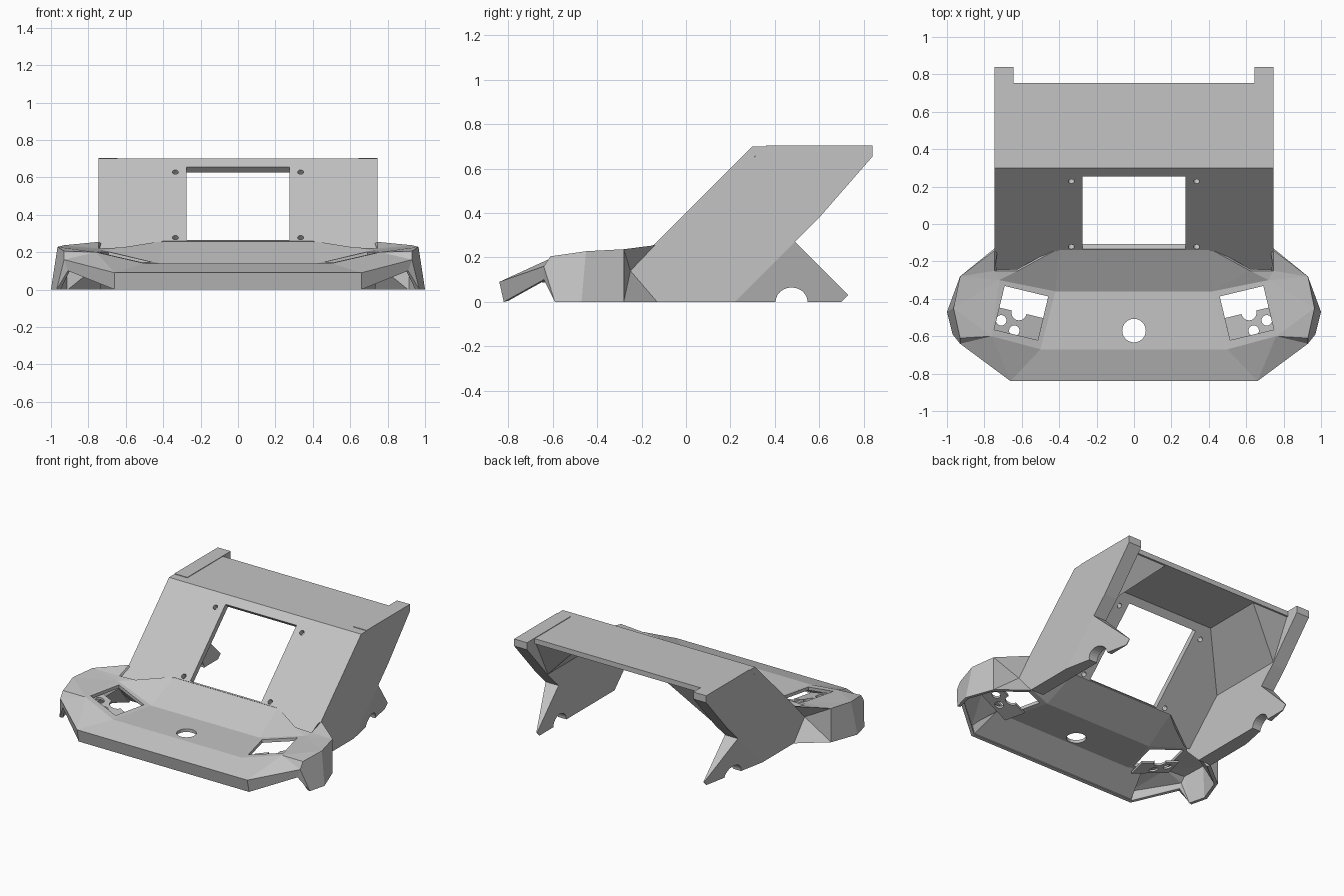
import bpy, bmesh, math
from mathutils import Matrix

if "Cube" in bpy.data.objects:
    bpy.data.objects.remove(bpy.data.objects["Cube"], do_unlink=True)

grey = bpy.data.materials.new("plain grey")
grey.use_nodes = True
grey.diffuse_color = (0.55, 0.55, 0.55, 1)
grey.node_tree.nodes["Principled BSDF"].inputs["Base Color"].default_value = (0.55, 0.55, 0.55, 1)


def finish(name, bm):
    mesh = bpy.data.meshes.new(name)
    bm.to_mesh(mesh)
    bm.free()
    ob = bpy.data.objects.new(name, mesh)
    mesh.materials.append(grey)
    bpy.context.collection.objects.link(ob)
    return ob


def prism(name, points, push):
    bm = bmesh.new()
    face = bm.faces.new([bm.verts.new(p) for p in points])
    moved = bmesh.ops.extrude_face_region(bm, geom=[face], use_keep_orig=True)["geom"]
    bmesh.ops.translate(bm, vec=push, verts=[v for v in moved if isinstance(v, bmesh.types.BMVert)])
    bmesh.ops.recalc_face_normals(bm, faces=bm.faces)
    return finish(name, bm)


def loft(name, first, last):
    """Solid between two matching outlines."""
    bm = bmesh.new()
    a, b = [[bm.verts.new(p) for p in ring] for ring in (first, last)]
    bm.faces.new(a)
    bm.faces.new(b)
    for i in range(len(a)):
        j = (i + 1) % len(a)
        bm.faces.new((a[i], a[j], b[j], b[i]))
    bmesh.ops.recalc_face_normals(bm, faces=bm.faces)
    return finish(name, bm)


def box(name, size, matrix):
    bm = bmesh.new()
    bmesh.ops.create_cube(bm, size=1, matrix=matrix @ Matrix.Diagonal((*size, 1)))
    return finish(name, bm)


def rod(name, radius, depth, matrix):
    bm = bmesh.new()
    bmesh.ops.create_cone(bm, cap_ends=True, segments=32, radius1=radius, radius2=radius,
                          depth=depth, matrix=matrix)
    return finish(name, bm)


def apply(ob, mod):
    bpy.context.view_layer.objects.active = ob
    bpy.ops.object.modifier_apply(modifier=mod.name)


def cut(ob, cutters):
    for c in cutters:
        mod = ob.modifiers.new("cut", "BOOLEAN")
        mod.operation, mod.solver, mod.object = "DIFFERENCE", "EXACT", c
        apply(ob, mod)
        bpy.data.objects.remove(c, do_unlink=True)


at = Matrix.Translation
lean = Matrix.Rotation(math.radians(45), 4, "X")

# Sloped screen panel with its window and screw holes
outline = [(.4, -.14), (.62, -.25), (.745, -.25), (.745, .3)]
outline += [(-x, y) for x, y in reversed(outline)]
panel = prism("screen_panel", [(x, y, y + .4) for x, y in outline], (0, .028, -.028))
holes = [box("window_cutter", (.55, .55, .3), at((0, .06, .46)) @ lean)]
for x in (-.335, .335):
    for y in (-.122, .228):
        holes.append(rod("screw_cutter", .016, .3, at((x, y, y + .4)) @ lean))
cut(panel, holes)

# Flat roof behind the screen panel
prism("top_panel", [(-.7, .3, .7), (.7, .3, .7), (.7, .755, .7), (-.7, .755, .7)], (0, 0, -.035))

# Side walls with a round notch and a foot that thins toward its tip
profile = [(-.25, .15), (.3, .7), (.36, .7), (.36, .704), (.84, .704), (.84, .655),
           (.6, .38), (.49, .27), (.73, .03), (.7, 0)]
profile += [(.475 + .072 * math.cos(a), .065 * math.sin(a))
            for a in [math.pi * i / 12 for i in range(13)]]
profile += [(-.13, 0), (-.25, .12)]
for side, s in (("left", 1), ("right", -1)):
    wall = prism(side + "_wall", [(s * .745, y, z) for y, z in profile], (-s * .1, 0, 0))
    pin = at((s * .745, .305, .66)) @ Matrix.Rotation(math.pi / 2, 4, "Y")
    taper = [(s * .745, .51, .29), (s * .63, .8, 0), (s * .9, .8, 0)]
    cut(wall, [rod("pin_cutter", .009, .06, pin), prism("foot_cutter", taper, (0, -.6, -.6))])
    # Broad slanted brace between roof, screen panel and wall
    loft(side + "_brace",
         [(s * .35, .31, .68), (s * .66, .31, .68), (s * .66, .01, .38)],
         [(s * .35, .75, .68), (s * .66, .75, .68), (s * .66, .6, .38)])

# Control deck: half of the shell, named corner by corner
corners = dict(
    lip0=(0, -.84, .09), lip1=(.66, -.84, .09), lip2=(.93, -.64, .16),
    skirt0=(0, -.82, 0), skirt1=(.66, -.82, 0), skirt2=(.91, -.64, .1),
    fold0=(0, -.67, .14), fold1=(.5, -.67, .14), pod1=(.76, -.6, .2), pod2=(.72, -.3, .21),
    rise0=(0, -.36, .14), rise1=(.42, -.36, .14), back0=(0, -.13, .26), back1=(.4, -.13, .26),
    back2=(.62, -.25, .225), back3=(.745, -.25, .22), root=(.745, -.14, .255),
    ear1=(.93, -.61, .205), ear2=(.965, -.45, .228), ear3=(.93, -.28, .237),
    base1=(.97, -.59, 0), base2=(1, -.47, 0), base3=(.93, -.28, 0),
    hip=(.745, -.25, .14), heel=(.745, -.13, 0))
front = ["lip0 lip1 fold1 fold0", "lip1 pod1 fold1", "lip1 lip2 pod1", "lip2 ear1 pod1",
         "skirt0 skirt1 lip1 lip0", "skirt1 skirt2 lip2 lip1"]
top = ["fold0 fold1 rise1 rise0", "fold1 pod1 rise1", "pod1 pod2 rise1", "pod1 ear1 ear2",
       "pod1 ear2 pod2", "ear2 ear3 pod2"]
rear = ["rise0 rise1 back1 back0", "rise1 pod2 back2", "rise1 back2 back1",
        "pod2 ear3 back3", "pod2 back3 back2", "ear3 root back3"]
ear = ["skirt2 base1 lip2", "base1 ear1 lip2", "base1 base2 ear2 ear1", "base2 base3 ear3 ear2",
       "base3 hip ear3", "hip root ear3", "base3 heel hip"]
bm = bmesh.new()
for s in (1, -1):
    verts = {k: bm.verts.new((s * x, y, z)) for k, (x, y, z) in corners.items()}
    for patch in front + top + rear + ear:
        loop = [verts[k] for k in patch.split()]
        bm.faces.new(loop if s > 0 else loop[::-1])
bmesh.ops.remove_doubles(bm, verts=bm.verts, dist=.0001)
deck = finish("control_deck", bm)
shell = deck.modifiers.new("shell", "SOLIDIFY")
shell.thickness, shell.offset = .022, -1
apply(deck, shell)

# Deck openings: centre hole and control windows, with the base trimmed level
openings = [rod("centre_cutter", .063, .3, at((0, -.57, .14))),
            box("floor_cutter", (3, 3, .2), at((0, 0, -.1)))]
for s in (1, -1):
    turn = Matrix.Rotation(s * math.radians(13.5), 4, "Z")
    openings.append(box("control_cutter", (.24, .24, .3), at((s * .603, -.476, .19)) @ turn))
cut(deck, openings)

# Solid front lip with a slanted underside
lip = [(.655, -.835, .085), (.655, -.82, 0), (.6, -.64, .122), (.5, -.66, .135)]
loft("front_lip", lip, [(-x, y, z) for x, y, z in lip])

# Brackets hung beneath the control windows
for side, s in (("left", 1), ("right", -1)):
    turn = Matrix.Rotation(s * math.radians(13.5), 4, "Z") @ Matrix.Rotation(-s * .27, 4, "Y")
    bracket = box(side + "_control_bracket", (.27, .15, .014), at((s * .632, -.545, .13)) @ turn)
    cut(bracket, [rod("button_cutter", r, .3, at((s * x, y, .13)))
                  for x, y, r in ((.71, -.515, .028), (.64, -.57, .028), (.615, -.475, .04))])
